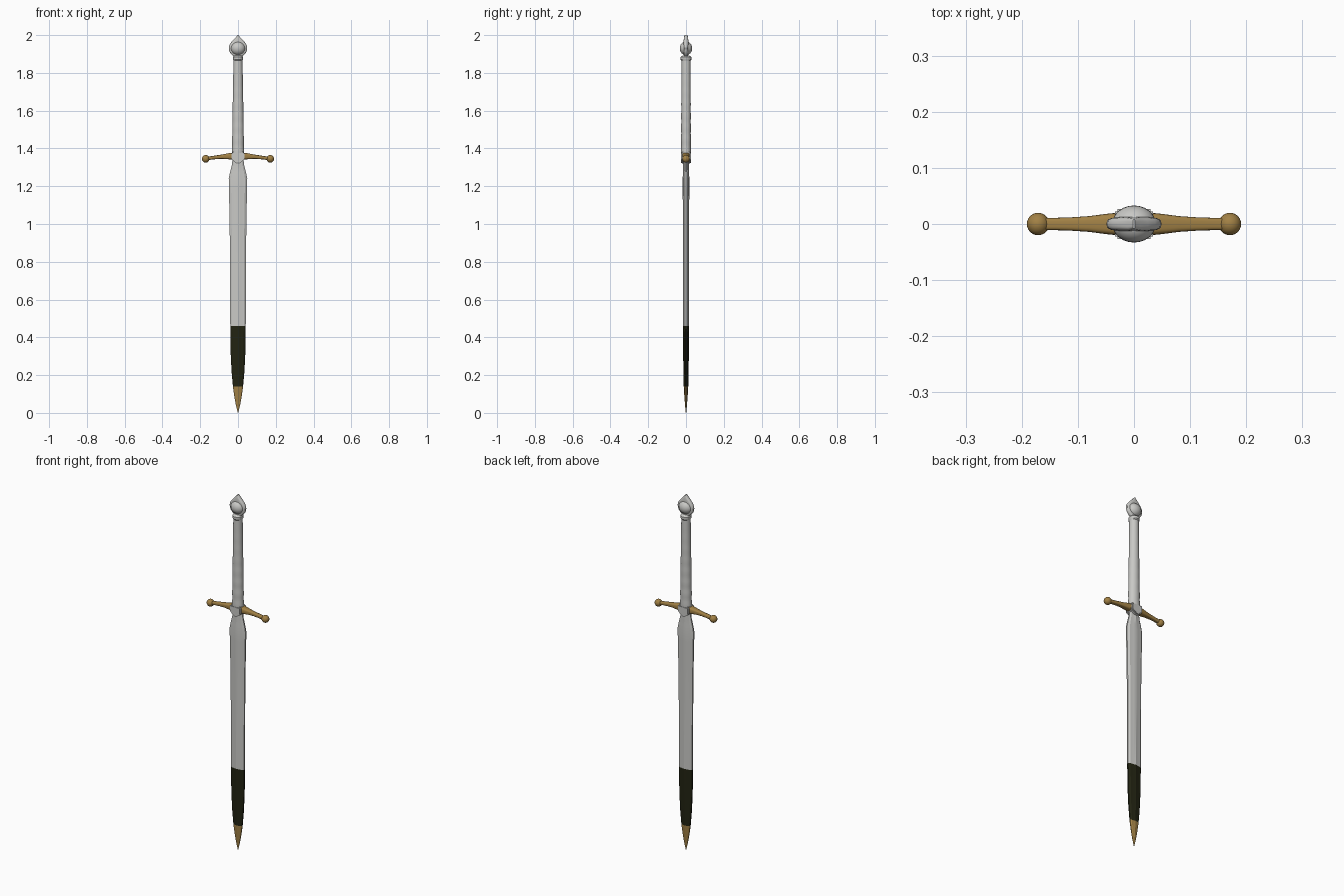
import bpy, bmesh, math
from mathutils import Vector

cube = bpy.data.objects.get("Cube")
if cube:
    bpy.data.objects.remove(cube, do_unlink=True)


def material(name, rgb):
    m = bpy.data.materials.new(name)
    m.use_nodes = True
    m.diffuse_color = (*rgb, 1)
    bsdf = next(n for n in m.node_tree.nodes if n.type == 'BSDF_PRINCIPLED')
    bsdf.inputs["Base Color"].default_value = (*rgb, 1)
    return m


steel = material("pale steel", (0.58, 0.58, 0.56))
gold = material("brass", (0.36, 0.22, 0.06))
dark = material("dark leather", (0.016, 0.017, 0.006))


def finish(name, bm, mats, angle=35):
    bmesh.ops.recalc_face_normals(bm, faces=bm.faces)
    mesh = bpy.data.meshes.new(name)
    bm.to_mesh(mesh)
    bm.free()
    obj = bpy.data.objects.new(name, mesh)
    bpy.context.collection.objects.link(obj)
    for m in mats:
        mesh.materials.append(m)
    bpy.ops.object.select_all(action='DESELECT')
    obj.select_set(True)
    bpy.context.view_layer.objects.active = obj
    bpy.ops.object.shade_smooth_by_angle(angle=math.radians(angle))
    return obj


def loft(name, rings, section, mats, place=lambda a, b, t: (a, b, t), angle=35):
    """Skin a unit section scaled to (position, half width, half depth) rings."""
    bm = bmesh.new()
    loops = [[bm.verts.new(place(a * w, b * d, t)) for a, b in section]
             for t, w, d in rings]
    n = len(section)
    for lo, hi in zip(loops, loops[1:]):
        for i in range(n):
            bm.faces.new((lo[i], lo[(i + 1) % n], hi[(i + 1) % n], hi[i]))
    bm.faces.new(loops[0])
    bm.faces.new(loops[-1])
    return finish(name, bm, mats, angle)


def ball(name, centre, size, mat):
    bm = bmesh.new()
    bmesh.ops.create_uvsphere(bm, u_segments=24, v_segments=14, radius=1)
    for v in bm.verts:
        v.co = Vector(c + p * s for c, p, s in zip(centre, v.co, size))
    return finish(name, bm, [mat])


def ring_section(n, power=1.0):
    pts = []
    for i in range(n):
        c, s = math.cos(math.tau * i / n), math.sin(math.tau * i / n)
        pts.append((math.copysign(abs(c) ** power, c), math.copysign(abs(s) ** power, s)))
    return pts


round_section = ring_section(24)
boxy_section = ring_section(24, 0.6)

# Blade: flattened section with a central ridge, coloured by height
half = [(1, 0.25), (0.75, 0.68), (0.3, 0.82), (0, 1), (-0.3, 0.82), (-0.75, 0.68), (-1, 0.25)]
blade_section = half + [(-x, -y) for x, y in half]
blade = loft("blade", [
    (0, 0.001, 0.001), (0.04, 0.011, 0.005), (0.09, 0.02, 0.009), (0.14, 0.027, 0.012),
    (0.22, 0.034, 0.014), (0.32, 0.039, 0.015), (0.46, 0.041, 0.016), (0.8, 0.042, 0.016),
    (1.05, 0.045, 0.016), (1.18, 0.048, 0.018), (1.24, 0.049, 0.018), (1.27, 0.043, 0.016),
    (1.31, 0.033, 0.015), (1.35, 0.028, 0.015)], blade_section, [steel, dark, gold], angle=25)
for face in blade.data.polygons:
    z = face.center.z
    face.material_index = 2 if z < 0.14 else 1 if z < 0.46 else 0

# Grip: gently tapering with faint wrapped ripples
grip_rings = []
for i in range(41):
    t = i / 40
    ripple = 0.0007 * math.sin(t * math.tau * 8) * (1 - t)
    grip_rings.append((1.37 + 0.5 * t, 0.032 - 0.008 * t + ripple, 0.026 - 0.002 * t + ripple))
loft("grip", grip_rings, round_section, [steel])
loft("grip_collar", [(1.862, 0.022, 0.022), (1.87, 0.027, 0.029), (1.884, 0.027, 0.029),
                     (1.893, 0.02, 0.016)], round_section, [steel])

# Guard centre: block with a pointed lower edge
bm = bmesh.new()
outline = [(-0.034, 1.38), (0.034, 1.38), (0.034, 1.34), (0, 1.317), (-0.034, 1.34)]
front = bm.faces.new([bm.verts.new((x, -0.027, z)) for x, z in outline])
extruded = bmesh.ops.extrude_face_region(bm, geom=[front])["geom"]
for v in extruded:
    if isinstance(v, bmesh.types.BMVert):
        v.co.y = 0.027
bmesh.ops.bevel(bm, geom=bm.edges[:], offset=0.005, segments=2, affect='EDGES')
finish("guard_block", bm, [steel])

# Guard arms drooping slightly to round ends
for side, label in ((1, "left"), (-1, "right")):
    def arm_place(a, b, t, s=side):
        return (s * t, b, 1.36 - 0.5 * t * t + a)
    loft(f"guard_arm_{label}", [
        (0.02, 0.019, 0.021), (0.05, 0.016, 0.018), (0.08, 0.012, 0.014),
        (0.11, 0.01, 0.012), (0.14, 0.009, 0.011), (0.165, 0.01, 0.011)],
        boxy_section, [gold], arm_place)
    ball(f"guard_knob_{label}", (side * 0.171, 0, 1.345), (0.02, 0.02, 0.02), gold)

# Pommel: thin pointed disc with a round boss on each face
loft("pommel_disc", [
    (1.885, 0.02, 0.011), (1.897, 0.034, 0.012), (1.912, 0.045, 0.013), (1.93, 0.049, 0.013),
    (1.945, 0.047, 0.013), (1.96, 0.038, 0.013), (1.975, 0.025, 0.012), (1.988, 0.012, 0.011),
    (2.0, 0.002, 0.008)], boxy_section, [steel])
ball("pommel_boss", (0, 0, 1.93), (0.039, 0.033, 0.036), steel)
